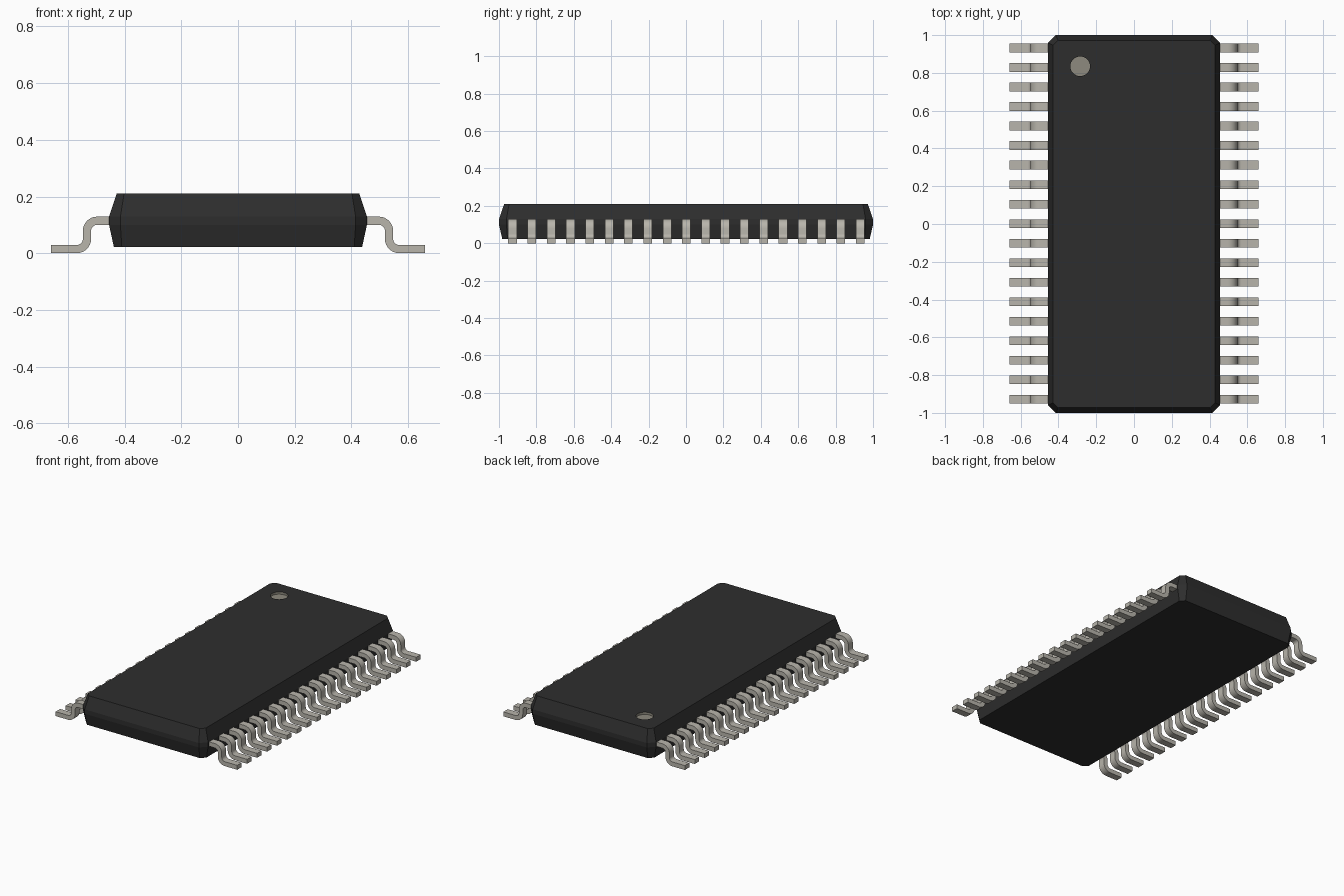
import bpy
import bmesh
from math import sin, cos, pi, radians
from mathutils import Vector

if "Cube" in bpy.data.objects:
    bpy.data.objects.remove(bpy.data.objects["Cube"])


def material(name, rgb):
    mat = bpy.data.materials.new(name)
    mat.use_nodes = True
    mat.diffuse_color = (*rgb, 1)
    mat.node_tree.nodes["Principled BSDF"].inputs["Base Color"].default_value = (*rgb, 1)
    return mat


BLACK = material("black plastic", (0.027, 0.027, 0.027))
METAL = material("tinned metal", (0.48, 0.46, 0.41))
MARK = material("marker grey", (0.27, 0.255, 0.21))


def finish(bm, name, mats):
    bmesh.ops.recalc_face_normals(bm, faces=bm.faces[:])
    mesh = bpy.data.meshes.new(name)
    bm.to_mesh(mesh)
    bm.free()
    for m in mats:
        mesh.materials.append(m)
    obj = bpy.data.objects.new(name, mesh)
    bpy.context.collection.objects.link(obj)
    return obj


def add_loop(bm, points):
    return [bm.verts.new(p) for p in points]


def bridge(bm, a, b, mat=0):
    n = len(a)
    for i in range(n):
        j = (i + 1) % n
        bm.faces.new((a[i], a[j], b[j], b[i])).material_index = mat


def octagon(x, y, c, z):
    # Rectangle with cut corners
    return [(x, y - c, z), (x - c, y, z), (c - x, y, z), (-x, y - c, z),
            (-x, c - y, z), (c - x, -y, z), (x - c, -y, z), (x, c - y, z)]


# Body: stacked cut-corner outlines, bottom to top
bm = bmesh.new()
levels = [(0.438, 0.982, 0.028, 0.022), (0.455, 1.0, 0.04, 0.1),
          (0.455, 1.0, 0.04, 0.129), (0.428, 0.972, 0.026, 0.21)]
rings = [add_loop(bm, octagon(*level)) for level in levels]
for low, high in zip(rings, rings[1:]):
    bridge(bm, low, high)
bm.faces.new(rings[0])

# Recessed round marker in the top face
SIDES = 32


def circle(z):
    return [(-0.285 + 0.052 * cos(2 * pi * i / SIDES),
             0.835 + 0.052 * sin(2 * pi * i / SIDES), z) for i in range(SIDES)]


rim, floor = add_loop(bm, circle(0.21)), add_loop(bm, circle(0.195))
bridge(bm, rim, floor, 1)
bm.faces.new(floor).material_index = 1
edges = [bm.edges.get((lp[i - 1], lp[i])) for lp in (rings[-1], rim) for i in range(len(lp))]
bmesh.ops.triangle_fill(bm, use_beauty=True, edges=edges, normal=Vector((0, 0, 1)))
finish(bm, "chip_body", [BLACK, MARK])

# Pin centre line: shoulder, two quarter bends, flat foot (x, z, direction)
THICK, WIDTH, RADIUS, STEPS = 0.029, 0.046, 0.036, 8
path = [(0.43, 0.1145, 0)]
for i in range(STEPS + 1):
    a = pi / 2 * i / STEPS
    path.append((0.497 + RADIUS * sin(a), 0.0785 + RADIUS * cos(a), -a))
for i in range(STEPS + 1):
    a = pi / 2 * (1 - i / STEPS)
    path.append((0.569 - RADIUS * sin(a), 0.0505 - RADIUS * cos(a), -a))
path.append((0.66, 0.0145, 0))


def pin_row(name, side):
    bm = bmesh.new()
    for k in range(19):
        y = 0.002 + (k - 9) * 0.1033
        sections = []
        for x, z, a in path:
            nx, nz = -sin(a) * THICK / 2, cos(a) * THICK / 2
            sections.append(add_loop(bm, [
                (side * (x + s * nx), y + w * WIDTH / 2, z + s * nz)
                for s, w in ((1, 1), (1, -1), (-1, -1), (-1, 1))]))
        for a, b in zip(sections, sections[1:]):
            bridge(bm, a, b)
        bm.faces.new(sections[0])
        bm.faces.new(sections[-1])
    obj = finish(bm, name, [METAL])
    bpy.ops.object.select_all(action="DESELECT")
    obj.select_set(True)
    bpy.context.view_layer.objects.active = obj
    bpy.ops.object.shade_smooth_by_angle(angle=radians(30))


pin_row("left_pins", 1)
pin_row("right_pins", -1)
